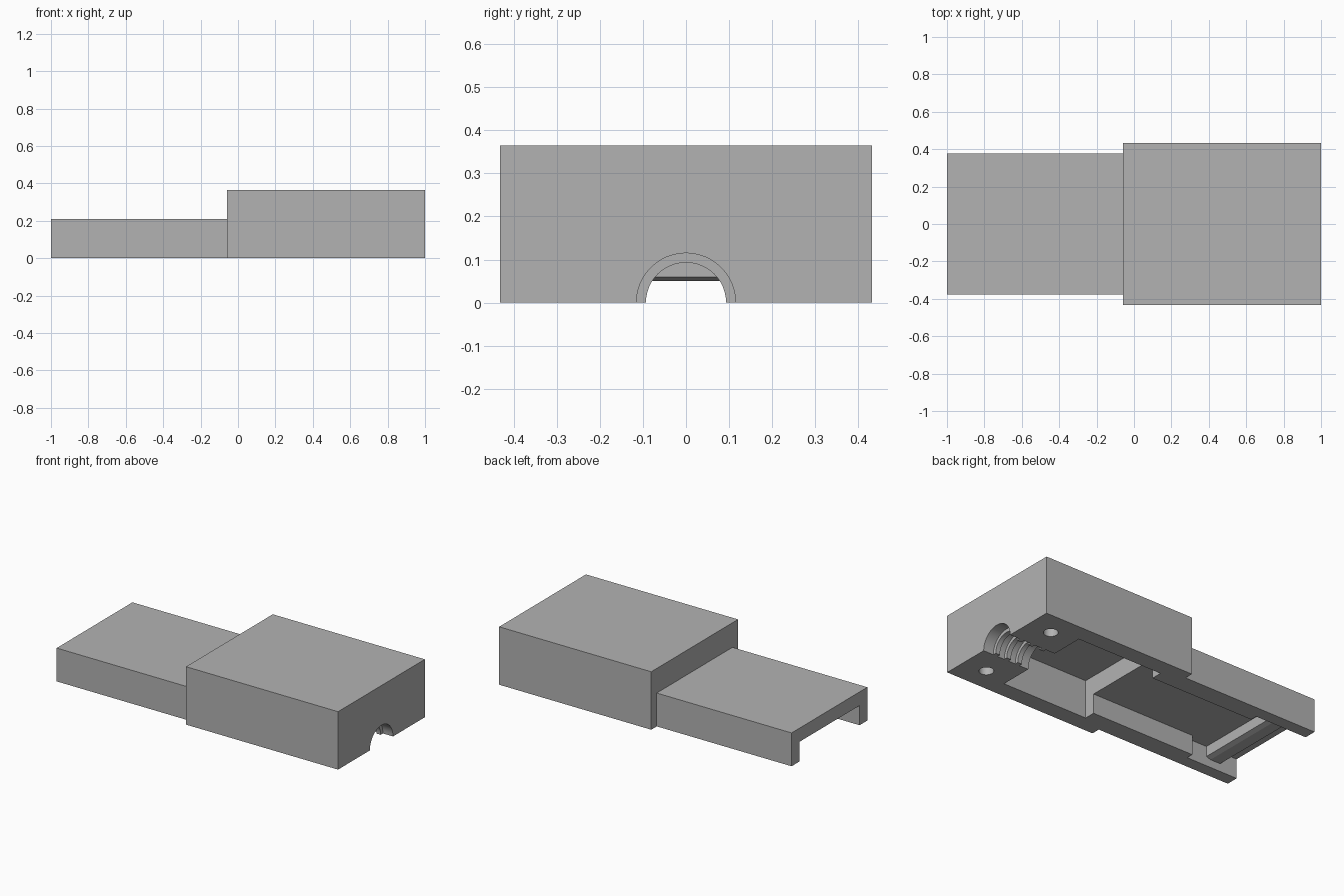
import bpy
import math

cube = bpy.data.objects.get("Cube")
if cube:
    bpy.data.objects.remove(cube, do_unlink=True)

grey = bpy.data.materials.new("plain grey")
grey.use_nodes = True
COLOUR = (0.45, 0.45, 0.45, 1)
grey.diffuse_color = COLOUR
grey.node_tree.nodes["Principled BSDF"].inputs["Base Color"].default_value = COLOUR


def prism(name, profile, half_width):
    """Extrude an x-z profile symmetrically along y."""
    n = len(profile)
    verts = [(x, s * half_width, z) for s in (-1, 1) for x, z in profile]
    faces = [list(range(n)), list(range(2 * n - 1, n - 1, -1))]
    faces += [(i, i + n, (i + 1) % n + n, (i + 1) % n) for i in range(n)]
    mesh = bpy.data.meshes.new(name)
    mesh.from_pydata(verts, [], faces)
    mesh.materials.append(grey)
    obj = bpy.data.objects.new(name, mesh)
    bpy.context.collection.objects.link(obj)
    return obj


def box(name, x0, x1, half_width, z0, z1):
    return prism(name, [(x0, z0), (x1, z0), (x1, z1), (x0, z1)], half_width)


def cylinder(name, radius, depth, centre, along_x=False):
    bpy.ops.mesh.primitive_cylinder_add(
        vertices=48, radius=radius, depth=depth, location=centre,
        rotation=(0, math.pi / 2 if along_x else 0, 0))
    obj = bpy.context.object
    obj.name = name
    obj.data.materials.append(grey)
    return obj


def combine(target, tool, operation):
    """Apply a boolean and discard the tool object."""
    mod = target.modifiers.new(operation.title(), "BOOLEAN")
    mod.operation = operation
    mod.solver = "EXACT"
    mod.object = tool
    bpy.context.view_layer.objects.active = target
    bpy.ops.object.modifier_apply(modifier=mod.name)
    bpy.data.objects.remove(tool, do_unlink=True)


# Outer shell: wide housing with a lower, narrower tongue
shell = box("connector_shell", -0.06, 1, 0.432, 0, 0.365)
combine(shell, box("tongue", -1, 0.2, 0.377, 0, 0.21), "UNION")

# Hollows opening downward: main chamber, plug channel, wider end mouth
combine(shell, box("chamber", 0.08, 0.675, 0.325, -0.1, 0.24), "DIFFERENCE")
combine(shell, box("channel", -0.8, 0.3, 0.256, -0.1, 0.124), "DIFFERENCE")
combine(shell, box("mouth", -1.1, -0.64, 0.3, -0.1, 0.124), "DIFFERENCE")

# Ribbed half-round cable entry
combine(shell, cylinder("cable_bore", 0.093, 0.5, (0.85, 0, 0), True), "DIFFERENCE")
for start, end in ((0.93, 1.05), (0.85, 0.9), (0.77, 0.82), (0.64, 0.74)):
    groove = cylinder("groove", 0.115, end - start, ((start + end) / 2, 0, 0), True)
    combine(shell, groove, "DIFFERENCE")

# Blind screw holes
for side in (-1, 1):
    combine(shell, cylinder("screw_hole", 0.042, 0.5, (0.842, side * 0.28, 0)), "DIFFERENCE")

# Retaining ridge across the mouth, with a sloped leading edge
prism("retaining_ridge",
      [(-0.78, 0.13), (-0.78, 0.06), (-0.81, 0.05), (-0.88, 0.05), (-0.88, 0.13)], 0.302)

bpy.ops.object.select_all(action="DESELECT")
shell.select_set(True)
bpy.context.view_layer.objects.active = shell
bpy.ops.object.shade_smooth_by_angle(angle=math.radians(30))
